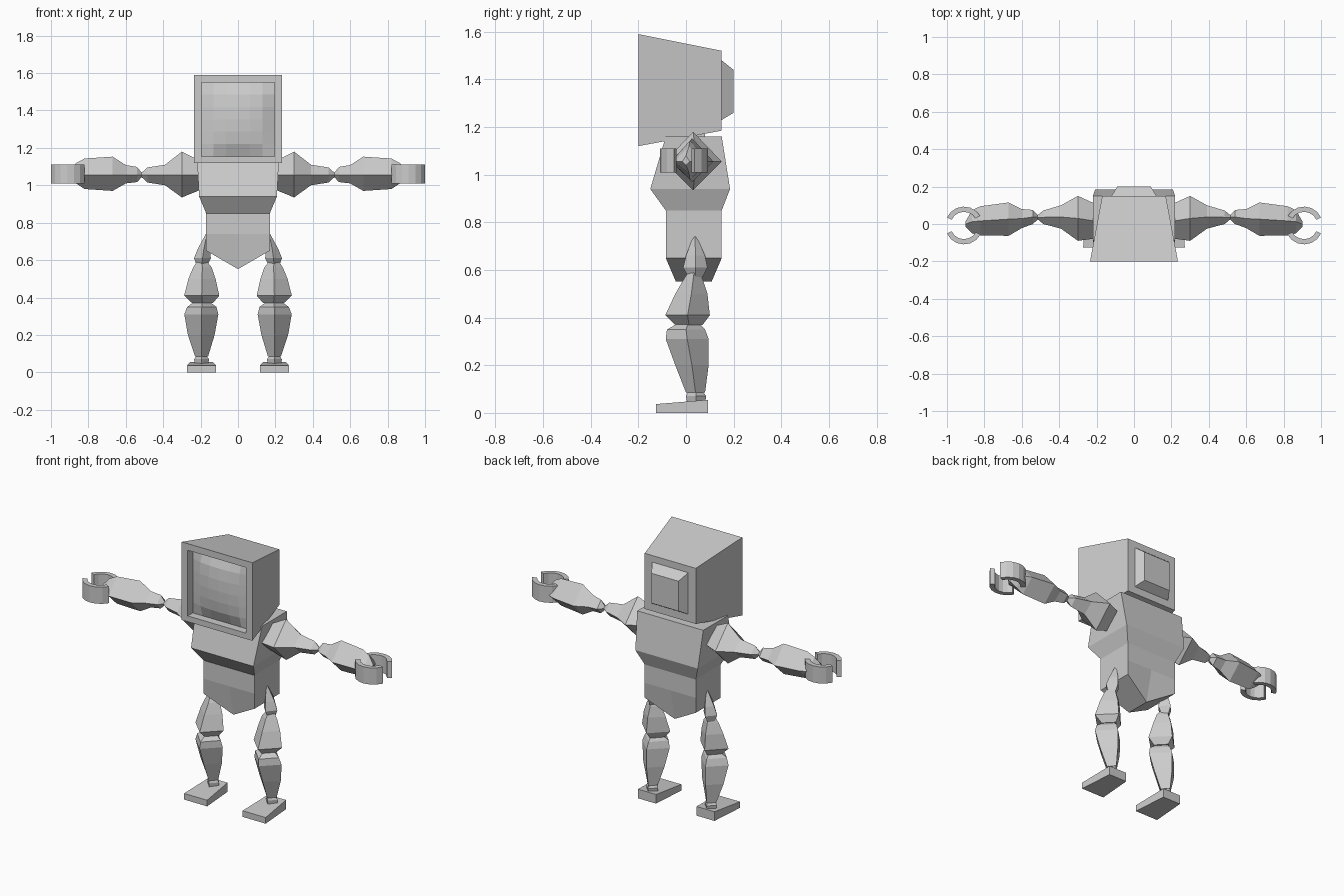
import bpy, bmesh, math

if "Cube" in bpy.data.objects:
    bpy.data.objects.remove(bpy.data.objects["Cube"])

grey = bpy.data.materials.new("light grey")
grey.diffuse_color = (0.6, 0.6, 0.6, 1)
grey.use_nodes = True
grey.node_tree.nodes["Principled BSDF"].inputs["Base Color"].default_value = grey.diffuse_color


def make(name, bm):
    bmesh.ops.recalc_face_normals(bm, faces=bm.faces)
    mesh = bpy.data.meshes.new(name)
    bm.to_mesh(mesh)
    bm.free()
    mesh.materials.append(grey)
    ob = bpy.data.objects.new(name, mesh)
    bpy.context.collection.objects.link(ob)
    return ob


def skin(bm, rings, caps=(True, True)):
    """Join a row of equal point rings with faces."""
    vs = [[bm.verts.new(p) for p in r] for r in rings]
    for a, b in zip(vs, vs[1:]):
        n = len(a)
        for i in range(n):
            bm.faces.new((a[i], a[(i + 1) % n], b[(i + 1) % n], b[i]))
    if caps[0]:
        bm.faces.new(vs[0])
    if caps[1]:
        bm.faces.new(vs[-1])
    return vs


def loft(name, rings):
    bm = bmesh.new()
    skin(bm, rings)
    return make(name, bm)


def rect(y, hx, z0, z1):
    return [(-hx, y, z0), (hx, y, z0), (hx, y, z1), (-hx, y, z1)]


# Head: tapered shell with a recessed opening at the front
bm = bmesh.new()
skin(bm, [rect(-0.15, 0.195, 1.155, 1.55), rect(-0.2, 0.195, 1.155, 1.55),
          rect(-0.2, 0.235, 1.12, 1.59), rect(0.15, 0.17, 1.185, 1.52)])
make("head_shell", bm)
loft("head_back_box", [rect(0.15, 0.12, 1.23, 1.48), rect(0.2, 0.09, 1.26, 1.44)])

# Bulging screen
bm = bmesh.new()
N = 6
grid = []
for j in range(N + 1):
    row = []
    for i in range(N + 1):
        u, v = 2 * i / N - 1, 2 * j / N - 1
        y = -0.152 - 0.04 * (1 - u * u) ** 0.6 * (1 - v * v) ** 0.6
        row.append(bm.verts.new((u * 0.195, y, 1.3525 + v * 0.1975)))
    grid.append(row)
for j in range(N):
    for i in range(N):
        bm.faces.new((grid[j][i], grid[j][i + 1], grid[j + 1][i + 1], grid[j + 1][i]))
make("screen", bm)

# Neck
loft("neck", [rect(-0.02, 0.07, 1.1, 1.18), rect(0.08, 0.07, 1.1, 1.2)])


# Torso with a keel-shaped pelvis
def body(z, hx, y0, y1, zc=None, inset=0.0):
    zc = z if zc is None else zc
    return [(-hx, y0, z), (0, y0 + inset, zc), (hx, y0, z),
            (hx, y1, z), (0, y1 - inset, zc), (-hx, y1, z)]


bm = bmesh.new()
rows = skin(bm, [body(1.16, 0.22, -0.085, 0.15), body(0.94, 0.208, -0.15, 0.185),
                 body(0.85, 0.17, -0.085, 0.15), body(0.74, 0.17, -0.085, 0.15),
                 body(0.65, 0.17, -0.085, 0.15, 0.552, 0.042)], (True, False))
b = rows[-1]
bm.faces.new((b[0], b[1], b[4], b[5]))
bm.faces.new((b[1], b[2], b[3], b[4]))
make("torso", bm)


# Limb sections are four-sided diamonds
def arm_ring(s, x, y0, y1, z0, z1, zm=1.055):
    ym = (y0 + y1) / 2
    return [(s * x, y0, zm), (s * x, ym, z0), (s * x, y1, zm), (s * x, ym, z1)]


def leg_ring(s, z, x0, x1, y0, y1):
    xm, ym = (x0 + x1) / 2, (y0 + y1) / 2
    return [(s * x0, ym, z), (s * xm, y0, z), (s * x1, ym, z), (s * xm, y1, z)]


UPPER_ARM = [(0.19, -0.075, 0.10, 0.98, 1.125), (0.30, -0.09, 0.15, 0.935, 1.18),
             (0.39, -0.025, 0.10, 1.0, 1.11), (0.485, 0.0, 0.072, 1.015, 1.095),
             (0.515, 0.025, 0.047, 1.043, 1.067)]
FOREARM = [(0.515, 0.025, 0.047, 1.043, 1.067), (0.54, 0.0, 0.075, 1.017, 1.098),
           (0.60, -0.022, 0.08, 1.01, 1.108), (0.67, -0.063, 0.115, 0.97, 1.153),
           (0.82, -0.062, 0.095, 0.98, 1.143), (0.865, -0.05, 0.075, 1.01, 1.12),
           (0.90, -0.015, 0.015, 1.04, 1.08)]
HIP = [(0.74, 0.16, 0.172, 0.03, 0.045), (0.66, 0.15, 0.215, 0.0, 0.08),
       (0.61, 0.145, 0.235, -0.012, 0.09), (0.57, 0.165, 0.22, 0.01, 0.07)]
THIGH = [(0.60, 0.172, 0.215, 0.015, 0.055), (0.56, 0.14, 0.24, -0.01, 0.07),
         (0.50, 0.12, 0.265, -0.045, 0.09), (0.41, 0.10, 0.288, -0.087, 0.10),
         (0.37, 0.135, 0.245, -0.045, 0.07)]
SHIN = [(0.375, 0.15, 0.235, -0.035, 0.055), (0.35, 0.115, 0.272, -0.08, 0.08),
        (0.31, 0.105, 0.287, -0.085, 0.095), (0.20, 0.125, 0.268, -0.045, 0.095),
        (0.085, 0.16, 0.23, 0.0, 0.08)]
ANKLE = [(0.09, 0.17, 0.22, 0.01, 0.07), (0.07, 0.155, 0.235, 0.0, 0.085),
         (0.04, 0.16, 0.23, 0.005, 0.08)]

for s, side in ((1, "left"), (-1, "right")):
    for part, rows in (("upper_arm", UPPER_ARM), ("forearm", FOREARM)):
        loft(f"{side}_{part}", [arm_ring(s, *r) for r in rows])
    for part, rows in (("hip", HIP), ("thigh", THIGH), ("shin", SHIN), ("ankle", ANKLE)):
        loft(f"{side}_{part}", [leg_ring(s, *r) for r in rows])

    # Foot: wedge, thicker at the heel
    loft(f"{side}_foot", [
        [(s * 0.195 + x, y, z) for x, z in ((-h, 0), (h, 0), (h, t), (-h, t))]
        for y, h, t in ((-0.125, 0.077, 0.037), (0.093, 0.06, 0.055))])

    # Hand: two curved pincers
    for f, where in ((1, "back"), (-1, "front")):
        rings = []
        for k in range(7):
            a = math.radians(25 + k * 21)
            ring = []
            for r, z in ((0.073, 1.01), (0.101, 1.01), (0.101, 1.11), (0.073, 1.11)):
                ring.append((s * (0.909 + r * math.cos(a)), -0.008 + f * r * math.sin(a), z))
            rings.append(ring)
        loft(f"{side}_{where}_pincer", rings)
